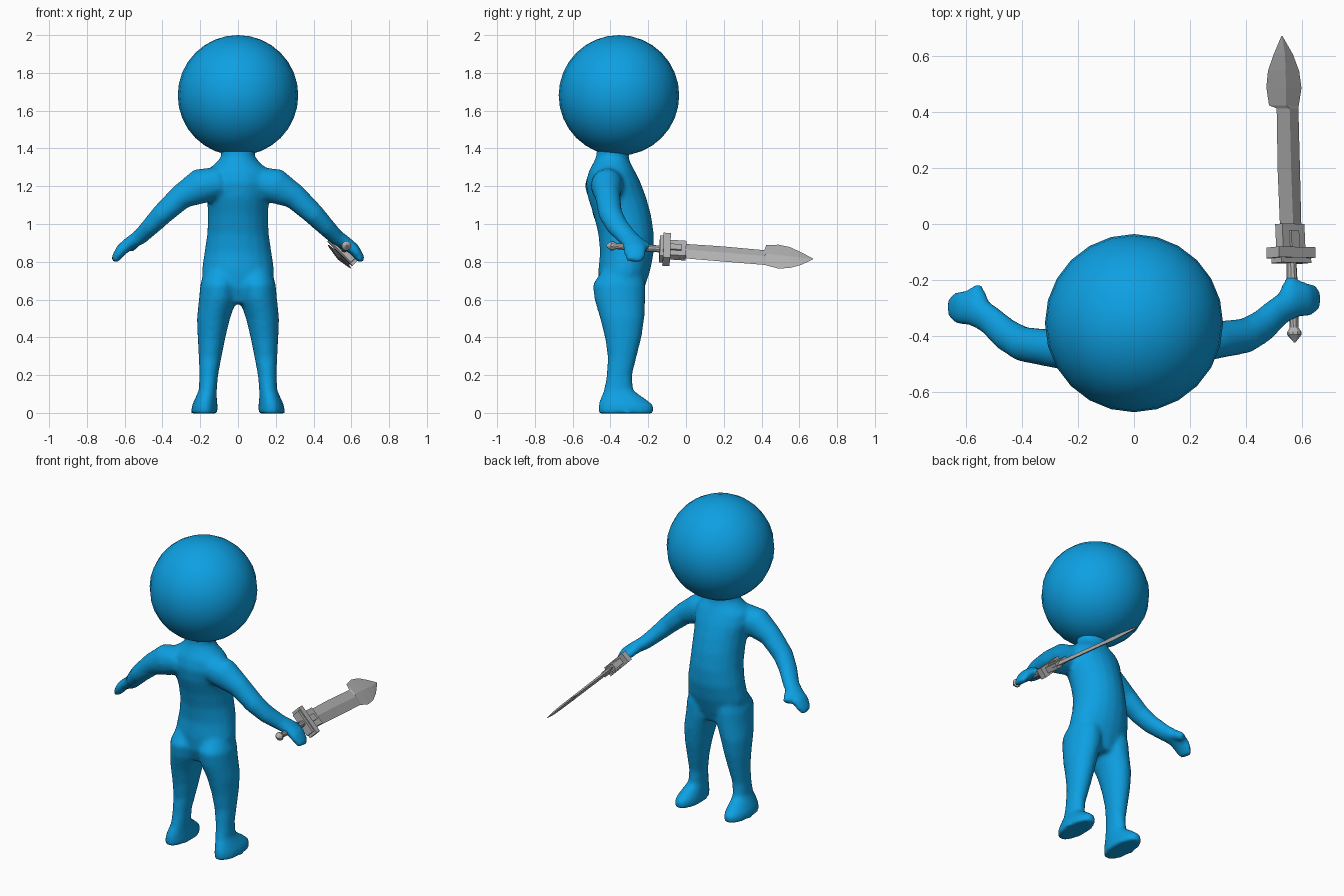
import bpy, bmesh
from math import cos, sin, pi
from mathutils import Vector

cube = bpy.data.objects.get("Cube")
if cube:
    bpy.data.objects.remove(cube)


def material(name, color):
    m = bpy.data.materials.new(name)
    m.use_nodes = True
    m.diffuse_color = color
    b = m.node_tree.nodes["Principled BSDF"]
    b.inputs["Base Color"].default_value = color
    b.inputs["Roughness"].default_value = 0.6
    return m


blue = material("sky_blue", (0.004, 0.35, 0.76, 1))
steel = material("steel_grey", (0.45, 0.45, 0.45, 1))


def loft(bm, rings):
    """Skin a list of equal-sized point rings and cap both ends."""
    loops = [[bm.verts.new(p) for p in ring] for ring in rings]
    n = len(loops[0])
    for a, b in zip(loops, loops[1:]):
        for i in range(n):
            j = (i + 1) % n
            bm.faces.new((a[i], a[j], b[j], b[i]))
    bm.faces.new(loops[0][::-1])
    bm.faces.new(loops[-1])


def ellipse(center, a, b, n=20):
    return [Vector(center) + a * cos(2 * pi * i / n) + b * sin(2 * pi * i / n) for i in range(n)]


def finish(name, bm, mat):
    bmesh.ops.recalc_face_normals(bm, faces=bm.faces)
    me = bpy.data.meshes.new(name)
    bm.to_mesh(me)
    bm.free()
    me.materials.append(mat)
    ob = bpy.data.objects.new(name, me)
    bpy.context.collection.objects.link(ob)
    return ob


def column(bm, rows, side=1):
    """Stack of level ellipses: z, centre x, half width, back y, front y."""
    loft(bm, [ellipse((side * x, (y0 + y1) / 2, z), Vector((w, 0, 0)),
                      Vector((0, (y1 - y0) / 2, 0))) for z, x, w, y0, y1 in rows])


def limb(bm, rows, side, dy):
    """Tube along a path: x, y, z, half depth, half thickness."""
    pts = [Vector((side * r[0], r[1] + dy, r[2])) for r in rows]
    rings = []
    for i, p in enumerate(pts):
        t = (pts[min(i + 1, len(pts) - 1)] - pts[max(i - 1, 0)]).normalized()
        b = Vector((0, 1, 0))
        b = (b - t * b.dot(t)).normalized()
        rings.append(ellipse(p, b * rows[i][3], t.cross(b) * rows[i][4], 14))
    loft(bm, rings)


# Body: torso, legs and arms fused into one smooth skin
TORSO = [(.58, 0, .12, -.43, -.25), (.66, 0, .185, -.46, -.22), (.75, 0, .193, -.465, -.19),
         (.85, 0, .178, -.455, -.17), (.95, 0, .163, -.465, -.17), (1.05, 0, .16, -.49, -.185),
         (1.14, 0, .165, -.52, -.21), (1.22, 0, .18, -.53, -.24), (1.28, 0, .17, -.515, -.27),
         (1.325, 0, .115, -.49, -.295), (1.36, 0, .088, -.475, -.305), (1.44, 0, .1, -.47, -.28)]
LEG = [(.76, .095, .08, -.44, -.23), (.68, .1, .1, -.495, -.215), (.6, .107, .1, -.485, -.215),
       (.5, .13, .088, -.455, -.22), (.4, .14, .074, -.43, -.235), (.3, .147, .061, -.415, -.26),
       (.2, .155, .05, -.42, -.285), (.12, .16, .048, -.435, -.28), (.075, .17, .058, -.455, -.215),
       (.04, .176, .068, -.465, -.17), (-.004, .178, .071, -.465, -.17)]
ARM = [(.1, -.41, 1.22, .09, .085), (.2, -.42, 1.2, .085, .095), (.3, -.415, 1.145, .068, .068),
       (.4, -.4, 1.053, .064, .058), (.46, -.365, .99, .06, .05), (.52, -.31, .93, .054, .042),
       (.57, -.28, .9, .058, .036), (.615, -.27, .865, .065, .032), (.64, -.27, .83, .056, .026),
       (.657, -.275, .803, .04, .02)]
THUMB = [(.535, -.3, .92, .03, .034), (.552, -.24, .895, .03, .03), (.57, -.195, .87, .026, .026)]

bm = bmesh.new()
column(bm, TORSO)
for side, dy in ((1, 0), (-1, -.03)):
    column(bm, LEG, side)
    limb(bm, ARM, side, dy)
    limb(bm, THUMB, side, dy)
body = finish("body", bm, blue)
skin = body.modifiers.new("skin", "REMESH")
skin.mode = "VOXEL"
skin.voxel_size = 0.013
skin.use_smooth_shade = True
soft = body.modifiers.new("soften", "SMOOTH")
soft.factor = 0.5
soft.iterations = 7

# Head
bpy.ops.mesh.primitive_uv_sphere_add(segments=24, ring_count=16, radius=.319, location=(0, -.355, 1.681))
head = bpy.context.object
head.name = "head"
head.data.materials.append(blue)
bpy.ops.object.shade_smooth()

# Sword frame: u runs to the tip, v across the blade, n through it
ORIGIN = Vector((.5625, -.11, .866))
u = (Vector((.53, .67, .815)) - ORIGIN).normalized()
v = Vector((1, 0, -1))
v = (v - u * v.dot(u)).normalized()
n = u.cross(v)


def at(a, b, c):
    return ORIGIN + u * a + v * b + n * c


def block(bm, a0, a1, half_v, half_n):
    loft(bm, [[at(a, sv * half_v, sn * half_n) for sv, sn in ((-1, -1), (1, -1), (1, 1), (-1, 1))]
              for a in (a0, a1)])


# Blade with a central ridge: distance, left edge, right edge, half thickness
BLADE = [(.03, -.05, .055, .013), (.1, -.05, .058, .013), (.3, -.05, .063, .012), (.525, -.042, .068, .011),
         (.535, -.08, .07, .011), (.6, -.09, .088, .011), (.66, -.078, .08, .01),
         (.72, -.045, .052, .008), (.785, -.003, .003, .001)]
bm = bmesh.new()
loft(bm, [[at(a, l, 0), at(a, (l + r) / 2, t), at(a, r, 0), at(a, (l + r) / 2, -t)]
          for a, l, r, t in BLADE])
finish("sword_blade", bm, steel)

# Stepped guard and blade collar
bm = bmesh.new()
block(bm, -.03, .0, .075, .026)
block(bm, -.012, .026, .092, .032)
block(bm, .02, .11, .056, .018)
block(bm, .02, .085, .02, .026)
finish("sword_guard", bm, steel)

# Grip and pointed pommel, turned round the sword axis
HANDLE = [(-.315, .003), (-.288, .026), (-.278, .026), (-.262, .016), (-.2, .018),
          (-.12, .02), (-.02, .018)]
bm = bmesh.new()
loft(bm, [ellipse(at(a, 0, 0), v * r, n * r, 10) for a, r in HANDLE])
finish("sword_handle", bm, steel)
